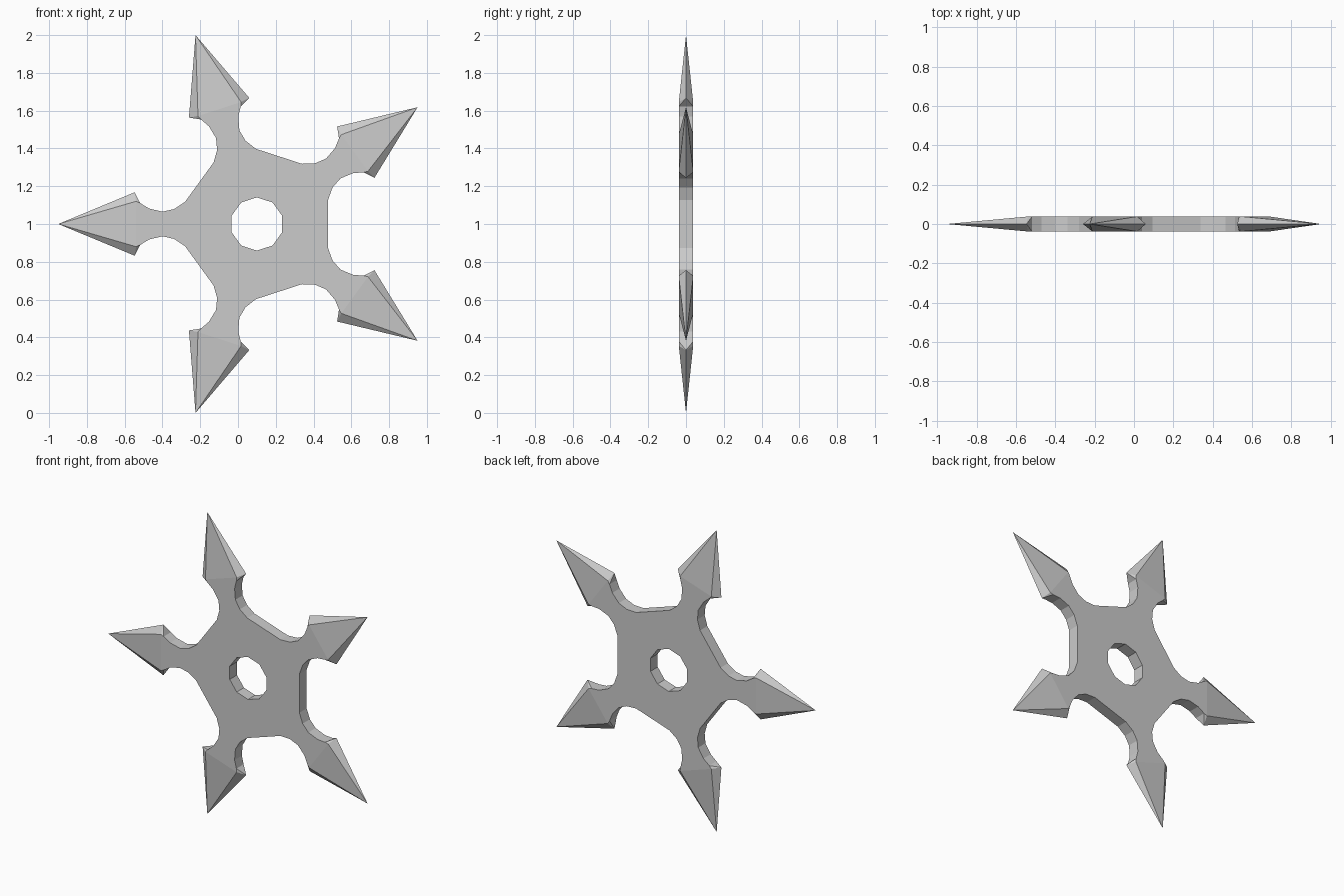
import bpy, bmesh, math

if "Cube" in bpy.data.objects:
    bpy.data.objects.remove(bpy.data.objects["Cube"])

CX, CZ, T = 0.1, 1.0, 0.038        # centre and half thickness
ARMS = 5
TIP, BARB = (1.0515, 0.0), (0.647, 0.168)
# half outline of one arm (distance along arm, half width), hole edge to head
HALF = [(0.134, 0.0435), (0.38, 0.118), (0.438, 0.079), (0.5, 0.065),
        (0.571, 0.082), (0.618, 0.111), (0.64, 0.12)]

bm = bmesh.new()


def vert(arm, u, v, y):
    a = math.pi + arm * math.tau / ARMS
    c, s = math.cos(a), math.sin(a)
    return bm.verts.new((CX + u * c - v * s, y, CZ + u * s + v * c))


# points of every arm, keyed by lateral side and front/back
arms = []
for k in range(ARMS):
    pts = {(s, f): [vert(k, u, s * v, f * T) for u, v in HALF]
           for s in (-1, 1) for f in (-1, 1)}
    barbs = {s: vert(k, BARB[0], s * BARB[1], 0) for s in (-1, 1)}
    arms.append((pts, barbs, vert(k, *TIP, 0)))

for k, (p, barbs, tip) in enumerate(arms):
    nxt = arms[(k + 1) % ARMS][0]
    for f in (-1, 1):
        # flat front and back of the arm, and the web to the next arm
        a, b = p[-1, f], p[1, f]
        for i in range(len(HALF) - 1):
            bm.faces.new((a[i], a[i + 1], b[i + 1], b[i]))
        bm.faces.new((b[0], b[1], nxt[-1, f][1], nxt[-1, f][0]))
        # sloping blade face
        bm.faces.new((a[-1], tip, b[-1]))
    for s in (-1, 1):
        a, b = p[s, -1], p[s, 1]
        # shaft walls
        for i in range(1, len(HALF) - 2):
            bm.faces.new((a[i], a[i + 1], b[i + 1], b[i]))
        # blade bevels and barb backs
        for q in (a, b):
            bm.faces.new((q[-1], barbs[s], tip))
            bm.faces.new((q[-2], barbs[s], q[-1]))
        bm.faces.new((a[-2], b[-2], barbs[s]))
    # ten-sided hole wall and outer web wall
    bm.faces.new((p[-1, -1][0], p[1, -1][0], p[1, 1][0], p[-1, 1][0]))
    for i in (0, 1):
        bm.faces.new((p[1, -1][i], nxt[-1, -1][i], nxt[-1, 1][i], p[1, 1][i]))

bmesh.ops.recalc_face_normals(bm, faces=bm.faces[:])
mesh = bpy.data.meshes.new("throwing_star")
bm.to_mesh(mesh)
bm.free()
bpy.context.collection.objects.link(bpy.data.objects.new("throwing_star", mesh))
